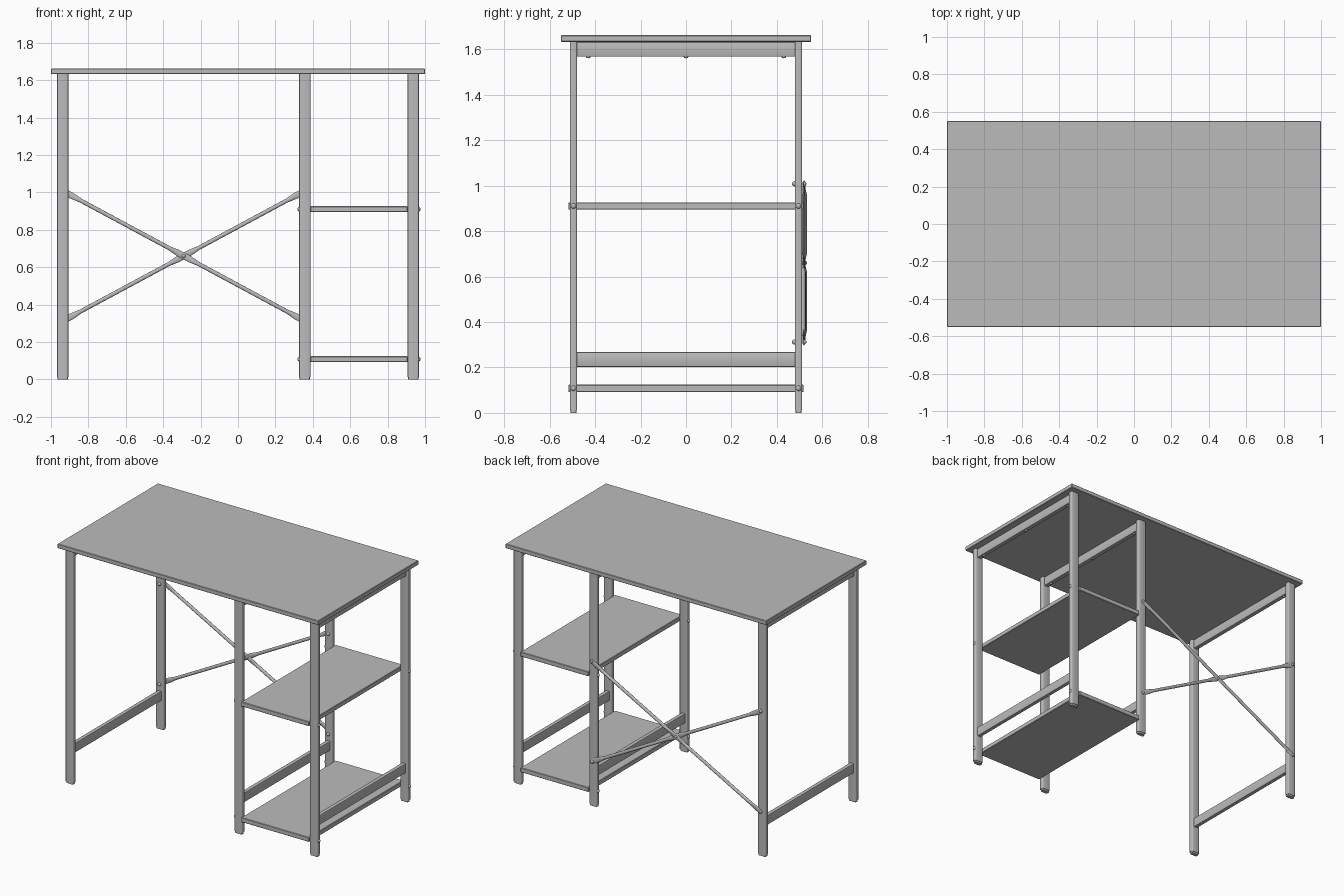
import bpy, bmesh, math
from mathutils import Vector, Matrix

cube = bpy.data.objects.get("Cube")
if cube:
    bpy.data.objects.remove(cube, do_unlink=True)

grey = bpy.data.materials.new("plain grey")
grey.use_nodes = True
GREY = (0.5, 0.5, 0.5, 1)
grey.diffuse_color = GREY
grey.node_tree.nodes["Principled BSDF"].inputs["Base Color"].default_value = GREY


def finish(name, bm):
    bmesh.ops.recalc_face_normals(bm, faces=bm.faces)
    mesh = bpy.data.meshes.new(name)
    bm.to_mesh(mesh)
    bm.free()
    obj = bpy.data.objects.new(name, mesh)
    bpy.context.scene.collection.objects.link(obj)
    mesh.materials.append(grey)
    bpy.ops.object.select_all(action='DESELECT')
    obj.select_set(True)
    bpy.context.view_layer.objects.active = obj
    bpy.ops.object.shade_smooth_by_angle(angle=math.radians(35))
    return obj


def box(name, low, high, round_axis=None, radius=0.0, segments=2):
    """Box between two corners; edges along round_axis are rounded, or all edges."""
    low, high = Vector(low), Vector(high)
    bm = bmesh.new()
    bmesh.ops.create_cube(bm, size=1)
    for v in bm.verts:
        v.co = (low + high) / 2 + v.co * (high - low)
    if radius:
        edges = [e for e in bm.edges if round_axis is None or
                 abs((e.verts[0].co - e.verts[1].co).normalized()[round_axis]) > 0.9]
        bmesh.ops.bevel(bm, geom=edges, offset=radius, segments=segments,
                        profile=0.5, affect='EDGES')
    return finish(name, bm)


def bolt(name, pos, direction, radius=0.012, height=0.01):
    """Domed bolt head standing on pos and pointing along direction."""
    bm = bmesh.new()
    bmesh.ops.create_uvsphere(bm, u_segments=12, v_segments=8, radius=1)
    bmesh.ops.delete(bm, geom=[v for v in bm.verts if v.co.z < -0.01], context='VERTS')
    turn = Vector((0, 0, 1)).rotation_difference(Vector(direction)).to_matrix().to_4x4()
    bm.transform(Matrix.Translation(pos) @ turn @ Matrix.Diagonal((radius, radius, height, 1)))
    return finish(name, bm)


def brace(name, start, end):
    """Round tube pressed flat at both ends and at the crossing."""
    start, end = Vector(start), Vector(end)
    along = (end - start).normalized()
    out = Vector((0, 1, 0))
    side = along.cross(out)
    flat, tube = (0.017, 0.003), (0.011, 0.011)
    half = [(0, flat), (0.035, flat), (0.075, tube), (0.44, tube), (0.475, flat)]
    stations = half + [(1 - t, s) for t, s in reversed(half)]
    bm = bmesh.new()
    rings, count = [], 12
    for t, (w, d) in stations:
        centre = start.lerp(end, t)
        rings.append([bm.verts.new(centre + side * w * math.cos(a) + out * d * math.sin(a))
                      for a in (2 * math.pi * i / count for i in range(count))])
    for a, b in zip(rings, rings[1:]):
        for i in range(count):
            j = (i + 1) % count
            bm.faces.new((a[i], a[j], b[j], b[i]))
    bm.faces.new(rings[0])
    bm.faces.new(rings[-1])
    return finish(name, bm)


# Table top
box("table_top", (-1, -0.55, 1.632), (1, 0.55, 1.662), None, 0.003, 1)

# Three leg frames: two legs with an upper and a lower rail each
FRAMES = {"left_side": 0.937, "middle": 0.357, "right_side": -0.937}
for frame, x in FRAMES.items():
    for end, y in (("front", -0.495), ("back", 0.495)):
        box(f"{frame}_{end}_leg", (x - 0.03, y - 0.016, 0.012),
            (x + 0.03, y + 0.016, 1.632), 2, 0.007, 3)
        box(f"{frame}_{end}_foot", (x - 0.027, y - 0.013, 0),
            (x + 0.027, y + 0.013, 0.014), 2, 0.006, 2)
    box(f"{frame}_upper_rail", (x - 0.016, -0.48, 1.567), (x + 0.016, 0.48, 1.632), 1, 0.005)
    box(f"{frame}_lower_rail", (x - 0.014, -0.48, 0.202), (x + 0.014, 0.48, 0.268), 1, 0.005)
    for y in (-0.43, 0, 0.43):
        bolt(f"{frame}_rail_screw", (x, y, 1.568), (0, 0, -1), 0.011, 0.008)

# Two shelves bolted between the middle and left frames
for level, z in (("lower", 0.108), ("upper", 0.91)):
    box(f"{level}_shelf", (0.387, -0.518, z - 0.016), (0.907, 0.518, z + 0.016), None, 0.003, 1)
    for y in (-0.495, 0.495):
        bolt(f"{level}_shelf_bolt", (0.966, y, z), (1, 0, 0))
        bolt(f"{level}_shelf_bolt", (0.328, y, z), (-1, 0, 0))

# Crossed braces on the back
LEFT, RIGHT, HIGH, LOW = 0.357, -0.937, 1.008, 0.312
brace("falling_brace", (LEFT, 0.522, HIGH), (RIGHT, 0.522, LOW))
brace("rising_brace", (LEFT, 0.516, LOW), (RIGHT, 0.516, HIGH))
for x in (LEFT, RIGHT):
    for z in (LOW, HIGH):
        bolt("brace_bolt", (x, 0.518, z), (0, 1, 0), 0.011, 0.012)
        bolt("brace_nut", (x, 0.48, z), (0, -1, 0), 0.012, 0.014)
middle = ((LEFT + RIGHT) / 2, 0.524, (LOW + HIGH) / 2)
bolt("crossing_bolt", middle, (0, 1, 0), 0.01, 0.008)
bolt("crossing_nut", (middle[0], 0.514, middle[2]), (0, -1, 0), 0.01, 0.008)
